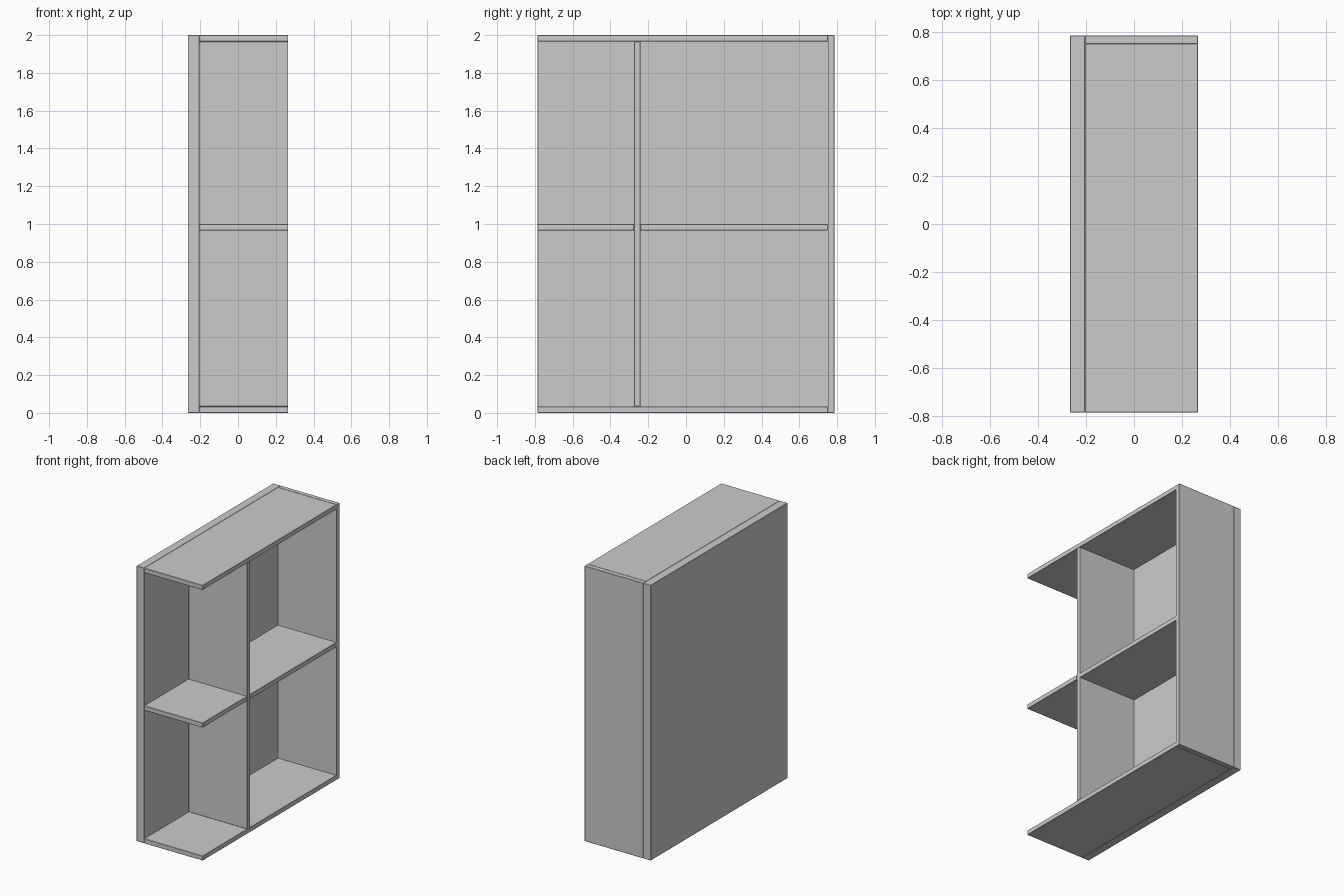
import bpy

if "Cube" in bpy.data.objects:
    bpy.data.objects.remove(bpy.data.objects["Cube"])

BACK, INNER, FRONT = -0.266, -0.205, 0.266   # depth positions along x
W, H, T = 0.785, 2.0, 0.034                  # half width, height, board thickness
DIV = -0.275                                 # divider's left face


def board(name, x, y, z):
    """Board spanning the given (min, max) ranges, with finely eased edges."""
    bpy.ops.mesh.primitive_cube_add(size=1, location=[sum(r) / 2 for r in (x, y, z)])
    ob = bpy.context.object
    ob.name = ob.data.name = name
    ob.scale = [r[1] - r[0] for r in (x, y, z)]
    bpy.ops.object.transform_apply(location=False, rotation=False, scale=True)
    bevel = ob.modifiers.new("eased_edges", 'BEVEL')
    bevel.width = 0.002
    bevel.segments = 1
    return ob


depth = (INNER, FRONT)

# Thick back panel and the single full-height side
board("back_panel", (BACK, INNER), (-W, W), (0, H))
board("side_panel", depth, (W - T, W), (0, H))

# Top and bottom boards, open at the other end
for name, z in (("bottom_board", 0), ("top_board", H - T)):
    board(name, depth, (-W, W - T), (z, z + T))

# Upright divider between bottom and top
board("divider", depth, (DIV, DIV + T), (T, H - T))

# Middle shelves either side of the divider
for name, y in (("short_shelf", (-W, DIV)), ("long_shelf", (DIV + T, W - T))):
    board(name, depth, y, (0.966, 1.0))
